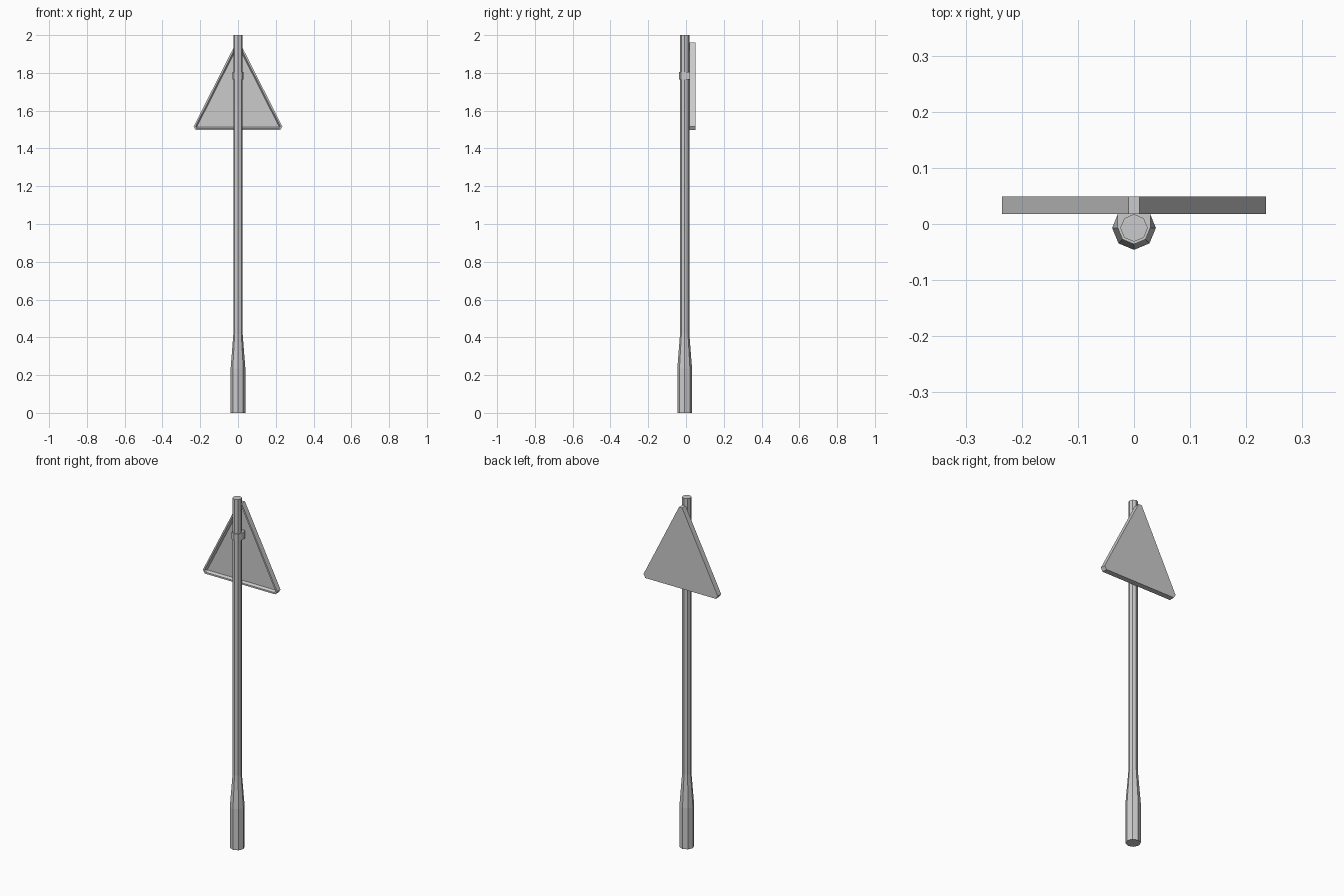
import bpy, bmesh, math
from mathutils import Vector

if "Cube" in bpy.data.objects:
    bpy.data.objects.remove(bpy.data.objects["Cube"])

CY = -0.007  # pole axis


def finish(name, bm):
    bmesh.ops.recalc_face_normals(bm, faces=bm.faces)
    me = bpy.data.meshes.new(name)
    bm.to_mesh(me)
    bm.free()
    ob = bpy.data.objects.new(name, me)
    bpy.context.collection.objects.link(ob)
    return ob


def bridge(bm, a, b):
    n = len(a)
    for i in range(n):
        j = (i + 1) % n
        bm.faces.new((a[i], a[j], b[j], b[i]))


# Eight-sided post with a thicker sleeve at the foot
bm = bmesh.new()
rings = []
for r, z in [(0.039, 0), (0.039, 0.235), (0.0245, 0.42), (0.0245, 2.0)]:
    rings.append([bm.verts.new((r * math.cos(i * math.pi / 4),
                                CY + r * math.sin(i * math.pi / 4), z))
                  for i in range(8)])
for a, b in zip(rings, rings[1:]):
    bridge(bm, a, b)
bm.faces.new(rings[0])
bm.faces.new(rings[-1])
finish("post", bm)

# Clamp: half octagon around the front of the post, straight back to the sign
bm = bmesh.new()
r = 0.029
outline = [(r * math.cos(a), CY + r * math.sin(a))
           for a in [math.pi + i * math.pi / 4 for i in range(5)]]
outline += [(r, 0.022), (-r, 0.022)]
low, high = [[bm.verts.new((x, y, z)) for x, y in outline] for z in (1.765, 1.805)]
bridge(bm, low, high)
bm.faces.new(low)
bm.faces.new(high)
finish("clamp", bm)


# Triangular sign with clipped corners and a recessed rear side
def inset(points, d):
    out = []
    n = len(points)
    for i in range(n):
        p, q, s = (Vector(points[k % n]) for k in (i - 1, i, i + 1))
        e1, e2 = (q - p).normalized(), (s - q).normalized()
        n1, n2 = Vector((-e1.y, e1.x)), Vector((-e2.y, e2.x))
        out.append(tuple(q + (n1 + n2) * d / (1 + n1.dot(n2))))
    return out


tri = [(-0.223, 1.497), (0.223, 1.497), (0.235, 1.516),
       (0.010, 1.96), (-0.010, 1.96), (-0.235, 1.516)]
bm = bmesh.new()
loops = [[bm.verts.new((x, y, z)) for x, z in inset(tri, d)]
         for d, y in [(0, 0.049), (0, 0.018), (0.009, 0.018), (0.016, 0.034)]]
for a, b in zip(loops, loops[1:]):
    bridge(bm, a, b)
bm.faces.new(loops[0])
bm.faces.new(loops[-1])
finish("sign_plate", bm)

# Short block joining the clamp to the recessed plate
bm = bmesh.new()
bmesh.ops.create_cube(bm, size=1)
for v in bm.verts:
    v.co = Vector((v.co.x * 0.04, 0.027 + v.co.y * 0.018, 1.785 + v.co.z * 0.036))
finish("clamp_mount", bm)
